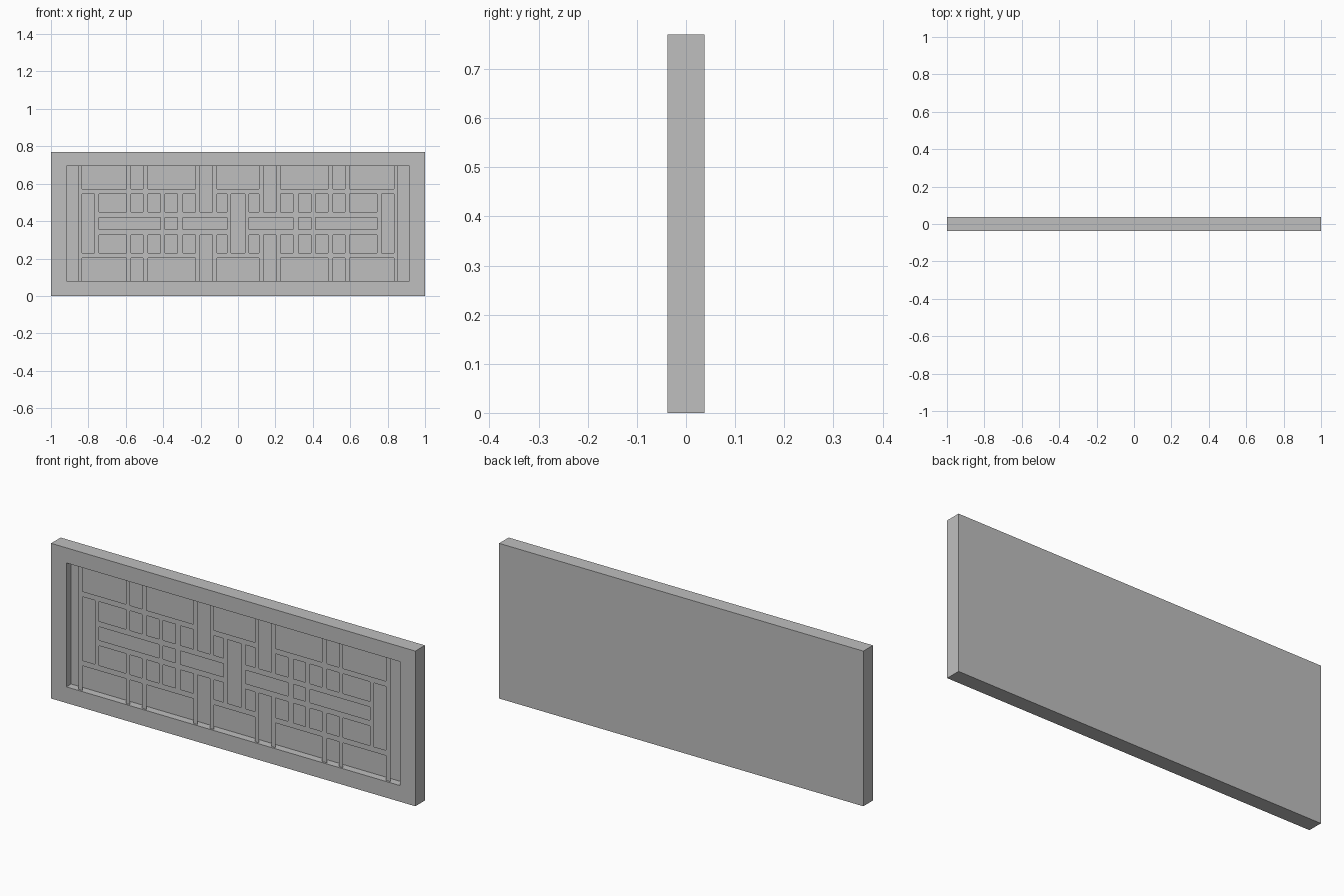
import bpy, bmesh

if "Cube" in bpy.data.objects:
    bpy.data.objects.remove(bpy.data.objects["Cube"])

W, H, D = 1.0, 0.77, 0.0375          # half width, height, half depth
RX, RZ = 0.916, 0.3075               # recess half width and half height
CZ = H / 2 + 0.0025                  # recess centre height
FLOOR_Y, LATTICE_Y = 0.0, -0.028

grey = bpy.data.materials.new("warm_grey")
grey.diffuse_color = (0.52, 0.52, 0.52, 1)
grey.use_nodes = True
grey.node_tree.nodes["Principled BSDF"].inputs["Base Color"].default_value = grey.diffuse_color


def add_object(name, bm):
    me = bpy.data.meshes.new(name)
    bm.to_mesh(me)
    bm.free()
    me.materials.append(grey)
    ob = bpy.data.objects.new(name, me)
    bpy.context.collection.objects.link(ob)
    return ob


# Solid panel with a rectangular recess in the front
bm = bmesh.new()
rings = []
for x, z0, z1, y in [(W, 0, H, D), (W, 0, H, -D),
                     (RX, CZ - RZ, CZ + RZ, -D), (RX, CZ - RZ, CZ + RZ, FLOOR_Y)]:
    rings.append([bm.verts.new((px, y, pz))
                  for px, pz in [(-x, z0), (x, z0), (x, z1), (-x, z1)]])
for a, b in zip(rings, rings[1:]):
    for i in range(4):
        j = (i + 1) % 4
        bm.faces.new((a[i], a[j], b[j], b[i]))
bm.faces.new(rings[0])
bm.faces.new(rings[-1])
bmesh.ops.recalc_face_normals(bm, faces=bm.faces)
add_object("framed_panel", bm)

# Lattice openings in one quarter: x range, z range, measured from the centre
A, B, C, E = 0.185, 0.158, 0.061, 0.033
top, row, mid = (A, RZ), (C, B), (0, E)
openings = [
    ((0.856, RX), (0, RZ)),                                   # side strip
    ((0.595, 0.833), top), ((0.507, 0.573), top),             # outer row
    ((0.226, 0.482), top), ((0, 0.113), top),
    ((0.135, 0.203), (C, RZ)),                                # tall slots
    ((0.766, 0.833), (0, B)), ((0, 0.037), (0, B)),
    ((0.595, 0.744), row), ((0.507, 0.573), row),             # small windows
    ((0.415, 0.482), row), ((0.323, 0.391), row),
    ((0.226, 0.295), row), ((0.060, 0.113), row),
    ((0.415, 0.744), mid), ((0.323, 0.391), mid),             # middle row
    ((0.060, 0.295), mid),
]


def is_open(x, z):
    return any(a < abs(x) < b and c < abs(z) < d for (a, b), (c, d) in openings)


# Thin lattice sheet: grid cells outside the openings
xs = sorted({s * v for o in openings for v in o[0] for s in (-1, 1)})
zs = sorted({s * v for o in openings for v in o[1] for s in (-1, 1)})
bm = bmesh.new()
grid = [[bm.verts.new((x, LATTICE_Y, CZ + z)) for z in zs] for x in xs]
for i in range(len(xs) - 1):
    for j in range(len(zs) - 1):
        if not is_open((xs[i] + xs[i + 1]) / 2, (zs[j] + zs[j + 1]) / 2):
            bm.faces.new((grid[i][j], grid[i + 1][j],
                          grid[i + 1][j + 1], grid[i][j + 1]))
bmesh.ops.delete(bm, geom=[v for v in bm.verts if not v.link_faces], context='VERTS')
add_object("lattice", bm)
